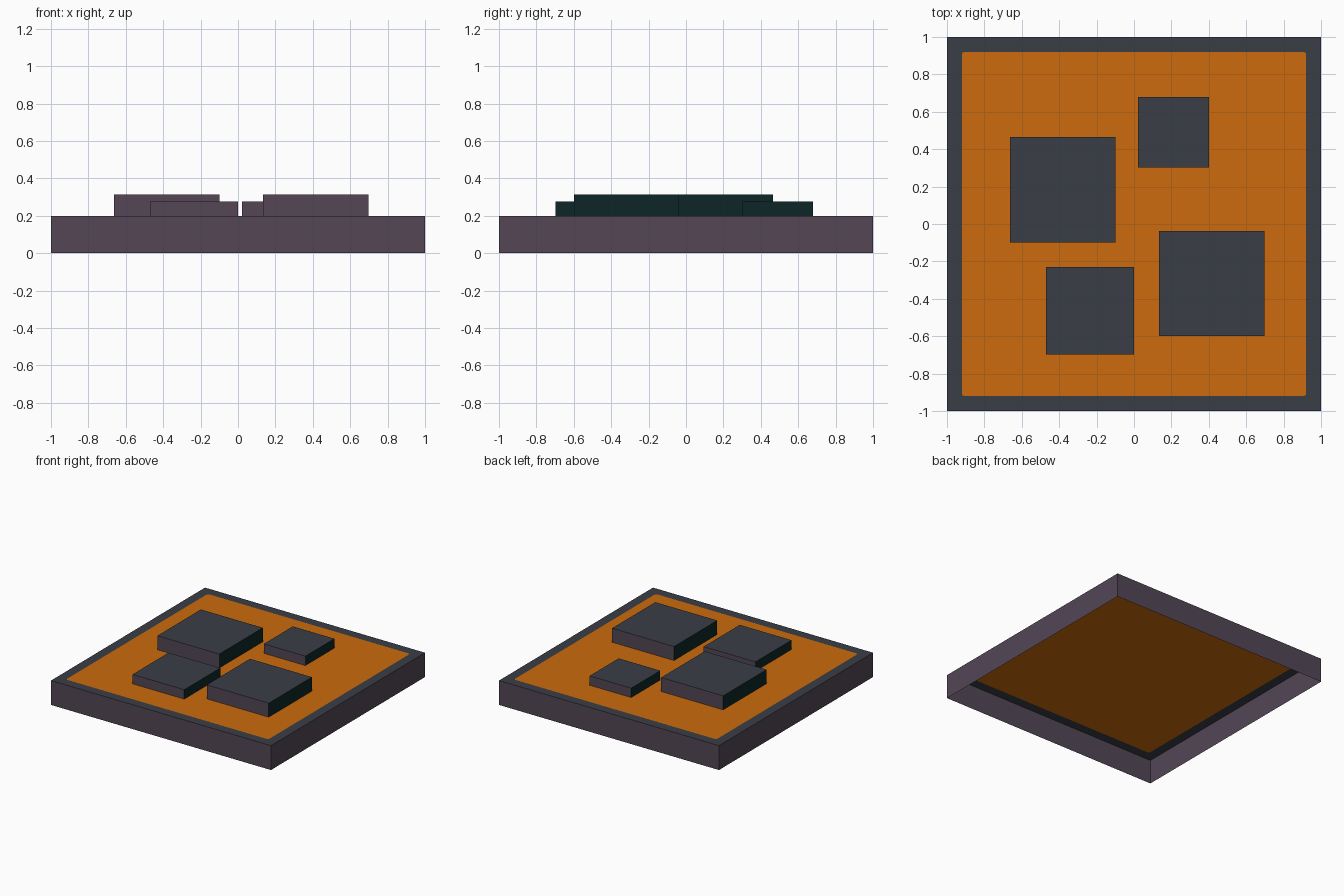
import bpy, bmesh, math

cube = bpy.data.objects.get("Cube")
if cube:
    bpy.data.objects.remove(cube, do_unlink=True)


def make_material(name, rgb):
    """Flat material from 0-255 sRGB values, stored as linear."""
    lin = [((c / 255 + 0.055) / 1.055) ** 2.4 if c > 10 else c / 255 / 12.92 for c in rgb]
    mat = bpy.data.materials.new(name)
    mat.use_nodes = True
    mat.diffuse_color = (*lin, 1)
    bsdf = mat.node_tree.nodes["Principled BSDF"]
    bsdf.inputs["Base Color"].default_value = (*lin, 1)
    bsdf.inputs["Roughness"].default_value = 0.8
    return mat


CHARCOAL = make_material("charcoal", (58, 62, 70))
PURPLE = make_material("dusky purple", (83, 70, 85))
TEAL = make_material("dark teal", (14, 38, 39))
ORANGE = make_material("burnt orange", (204, 107, 14))


def finish(name, bm, *mats):
    mesh = bpy.data.meshes.new(name)
    bm.to_mesh(mesh)
    bm.free()
    for m in mats:
        mesh.materials.append(m)
    obj = bpy.data.objects.new(name, mesh)
    bpy.context.collection.objects.link(obj)
    return obj


DECK_Z = 0.2
PANEL = 0.92     # half width of the orange panel
RADIUS = 0.015   # panel corner radius
STEPS = 4
SIGNS = [(1, 1), (-1, 1), (-1, -1), (1, -1)]


def corner_arcs():
    """Four rounded corners of the panel, counter-clockwise."""
    arcs = []
    for i, (sx, sy) in enumerate(SIGNS):
        cx, cy = sx * (PANEL - RADIUS), sy * (PANEL - RADIUS)
        angles = [math.pi / 2 * (i + k / STEPS) for k in range(STEPS + 1)]
        arcs.append([(cx + RADIUS * math.cos(a), cy + RADIUS * math.sin(a), DECK_Z) for a in angles])
    return arcs


# Orange panel with small rounded corners
bm = bmesh.new()
bm.faces.new([bm.verts.new(p) for arc in corner_arcs() for p in arc])
finish("deck_panel", bm, ORANGE)

# Flat rim around the panel
bm = bmesh.new()
outer = [bm.verts.new((sx, sy, DECK_Z)) for sx, sy in SIGNS]
inner = [[bm.verts.new(p) for p in arc] for arc in corner_arcs()]
for i in range(4):
    j = (i + 1) % 4
    bm.faces.new([outer[i], outer[j], inner[j][0], inner[i][-1]])
    for a, b in zip(inner[i], inner[i][1:]):
        bm.faces.new([outer[i], b, a])
finish("deck_rim", bm, CHARCOAL)

# Thin side walls, open underneath
bm = bmesh.new()
top = [bm.verts.new((sx, sy, DECK_Z)) for sx, sy in SIGNS]
low = [bm.verts.new((sx, sy, 0)) for sx, sy in SIGNS]
for i in range(4):
    j = (i + 1) % 4
    bm.faces.new([top[i], low[i], low[j], top[j]])
finish("side_walls", bm, PURPLE)


def raised_block(name, x0, x1, y0, y1, z1):
    """Open-bottomed block: charcoal top, purple front and back, teal ends."""
    bm = bmesh.new()
    bmesh.ops.create_cube(bm, size=1)
    for v in bm.verts:
        v.co = (x0 if v.co.x < 0 else x1, y0 if v.co.y < 0 else y1, DECK_Z if v.co.z < 0 else z1)
    bm.normal_update()
    bmesh.ops.delete(bm, geom=[f for f in bm.faces if f.normal.z < -0.5], context="FACES_ONLY")
    for f in bm.faces:
        n = f.normal
        f.material_index = 0 if n.z > 0.5 else 1 if abs(n.y) > 0.5 else 2
    finish(name, bm, CHARCOAL, PURPLE, TEAL)


# Raised blocks on the deck
raised_block("large_block_back", -0.663, -0.10, -0.10, 0.465, 0.315)
raised_block("large_block_front", 0.135, 0.698, -0.598, -0.037, 0.315)
raised_block("medium_block", -0.47, 0.0, -0.698, -0.23, 0.277)
raised_block("small_block", 0.022, 0.40, 0.303, 0.68, 0.277)
